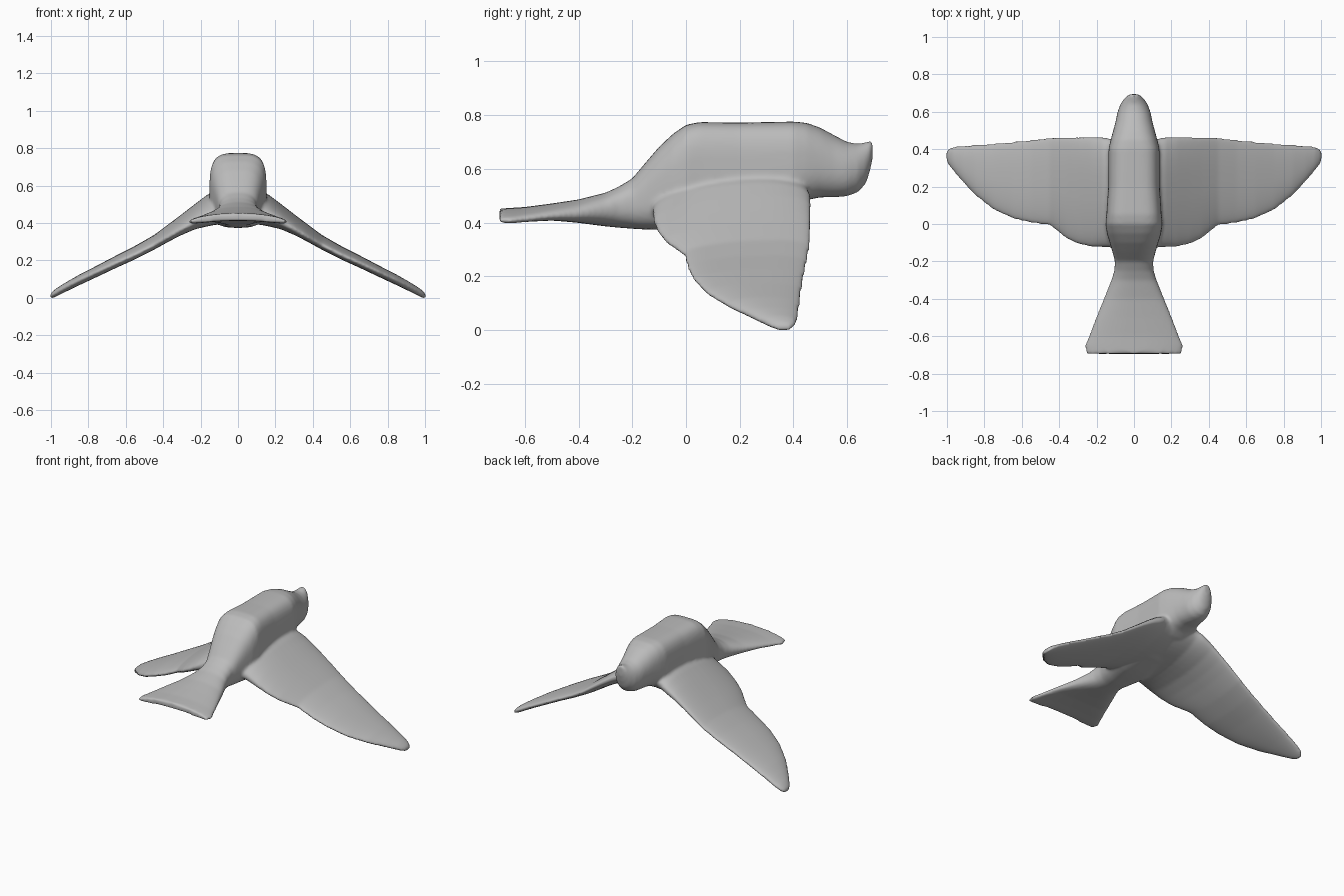
import bpy, bmesh, math

if "Cube" in bpy.data.objects:
    bpy.data.objects.remove(bpy.data.objects["Cube"])

mat = bpy.data.materials.new("plain_grey")
mat.diffuse_color = (0.5, 0.5, 0.5, 1)
mat.use_nodes = True
mat.node_tree.nodes["Principled BSDF"].inputs["Base Color"].default_value = mat.diffuse_color


def power(v, n):
    return math.copysign(abs(v) ** (2 / n), v)


def loft(name, rings):
    """Skin a closed tube through equal-length rings of points."""
    bm = bmesh.new()
    loops = [[bm.verts.new(p) for p in r] for r in rings]
    n = len(loops[0])
    for a, b in zip(loops, loops[1:]):
        for i in range(n):
            j = (i + 1) % n
            bm.faces.new((a[i], a[j], b[j], b[i]))
    bm.faces.new(loops[0])
    bm.faces.new(loops[-1])
    bmesh.ops.recalc_face_normals(bm, faces=bm.faces)
    me = bpy.data.meshes.new(name)
    bm.to_mesh(me)
    bm.free()
    ob = bpy.data.objects.new(name, me)
    bpy.context.collection.objects.link(ob)
    return ob


ANGLES = [2 * math.pi * i / 40 for i in range(40)]

# Body, head and fanned tail: y, half width, bottom, top, squareness
BODY = [
    (-0.694, .256, .430, .468, 3), (-0.65, .264, .428, .471, 3),
    (-0.6, .242, .429, .474, 3), (-0.5, .203, .426, .487, 2.6),
    (-0.4, .162, .415, .502, 2.4), (-0.3, .121, .402, .527, 2.3),
    (-0.25, .105, .397, .550, 2.4), (-0.2, .102, .393, .580, 2.5),
    (-0.15, .115, .390, .640, 2.8), (-0.1, .130, .390, .698, 3),
    (-0.05, .145, .390, .745, 3.2), (0, .153, .392, .780, 3.6),
    (0.05, .148, .396, .790, 3.8), (0.2, .138, .415, .788, 3.6),
    (0.4, .136, .475, .792, 3.2), (0.45, .125, .500, .787, 2.8),
    (0.5, .111, .510, .769, 2.5), (0.55, .098, .510, .742, 2.3),
    (0.6, .088, .514, .716, 2.2), (0.64, .073, .529, .709, 2.1),
    (0.67, .053, .562, .715, 2), (0.685, .038, .61, .721, 2),
    (0.694, .020, .65, .719, 2),
]
rings = []
for y, w, lo, hi, n in BODY:
    arch = 0.4 * min(1, max(0, (-y - 0.2) / 0.2))   # tail droops at its edges
    ring = []
    for a in ANGLES:
        x = w * power(math.cos(a), n)
        z = (lo + hi) / 2 + (hi - lo) / 2 * power(math.sin(a), n) - arch * x * x
        ring.append((x, y, z))
    rings.append(ring)
parts = [loft("bird", rings)]

# Wing: x, trailing y, leading y, middle z, half thickness
WING = [
    (0.0, -.12, .44, .50, .085), (0.12, -.125, .455, .50, .088),
    (0.17, -.125, .465, .480, .078), (0.23, -.123, .467, .450, .062),
    (0.3, -.107, .467, .408, .050), (0.36, -.08, .467, .370, .043),
    (0.45, -.008, .463, .312, .036), (0.55, .004, .452, .258, .034),
    (0.65, .028, .441, .210, .032), (0.75, .074, .432, .160, .030),
    (0.85, .153, .425, .111, .028), (0.92, .228, .420, .074, .025),
    (0.97, .287, .414, .046, .022), (0.995, .320, .402, .030, .017),
    (1.004, .345, .387, .023, .010),
]
for side in (-1, 1):
    rings = []
    for x, y0, y1, zc, t in WING:
        mid, half = (y0 + y1) / 2, (y1 - y0) / 2
        twist = 0.12 * max(0, 1 - x)
        rings.append([(side * x, mid + half * power(math.cos(a), 2.2),
                       zc + twist * half * math.cos(a) + t * math.sin(a))
                      for a in ANGLES])
    parts.append(loft("wing", rings))

# Fuse everything into one soft clay-like skin
bpy.ops.object.select_all(action='DESELECT')
for p in parts:
    p.select_set(True)
bird = parts[0]
bpy.context.view_layer.objects.active = bird
bpy.ops.object.join()
rm = bird.modifiers.new("fuse", 'REMESH')
rm.mode = 'VOXEL'
rm.voxel_size = 0.009
sm = bird.modifiers.new("soften", 'SMOOTH')
sm.factor = 0.5
sm.iterations = 8
for m in ("fuse", "soften"):
    bpy.ops.object.modifier_apply(modifier=m)
bird.data.materials.clear()
bird.data.materials.append(mat)
bpy.ops.object.shade_smooth()

# Rest on the ground
low = min(v.co.z for v in bird.data.vertices)
for v in bird.data.vertices:
    v.co.z -= low
